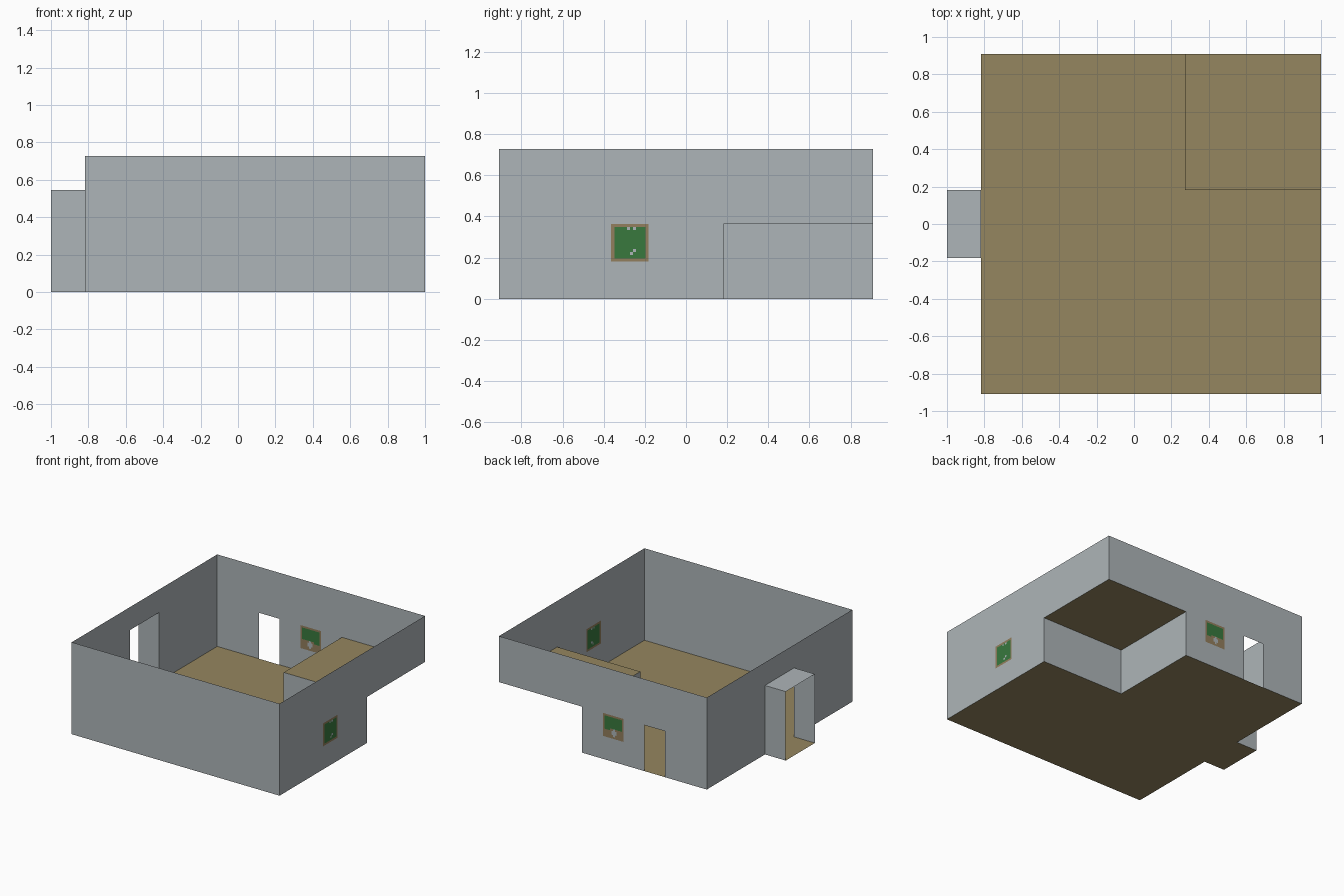
import bpy

if "Cube" in bpy.data.objects:
    bpy.data.objects.remove(bpy.data.objects["Cube"])

U = 2 / 11  # one tile; positions below are counted in tiles


def material(name, rgb):
    m = bpy.data.materials.new(name)
    m.diffuse_color = (*rgb, 1)
    m.use_nodes = True
    m.node_tree.nodes["Principled BSDF"].inputs["Base Color"].default_value = m.diffuse_color
    return m


GREY = material("wall grey", (0.42, 0.46, 0.48))
TAN = material("floor tan", (0.30, 0.24, 0.115))
GREEN = material("leaf green", (0.04, 0.19, 0.048))
FRAME = material("window frame tan", (0.29, 0.21, 0.11))


def panel(name, origin, u, v, nu, nv, mats, hole=lambda i, j: False,
          pick=lambda i, j: 0, step=1.0):
    """Thin sheet of square cells spanned by u and v, with cells left out by a rule."""
    verts = [tuple((origin[k] + (u[k] * i + v[k] * j) * step) * U for k in range(3))
             for j in range(nv + 1) for i in range(nu + 1)]
    w = nu + 1
    cells = [(i, j) for j in range(nv) for i in range(nu) if not hole(i, j)]
    faces = [(j * w + i, j * w + i + 1, (j + 1) * w + i + 1, (j + 1) * w + i)
             for i, j in cells]
    used = sorted({n for f in faces for n in f})
    remap = {n: k for k, n in enumerate(used)}
    me = bpy.data.meshes.new(name)
    me.from_pydata([verts[n] for n in used], [], [[remap[n] for n in f] for f in faces])
    for m in mats:
        me.materials.append(m)
    for poly, (i, j) in zip(me.polygons, cells):
        poly.material_index = pick(i, j)
    ob = bpy.data.objects.new(name, me)
    bpy.context.collection.objects.link(ob)
    return ob


X, Y, Z = (1, 0, 0), (0, 1, 0), (0, 0, 1)
NX, NY = (-1, 0, 0), (0, -1, 0)

# floors: main floor with the corner left out, raised corner platform
panel("floor", (-4.5, -5, 0), X, Y, 10, 10, [TAN], lambda i, j: i >= 6 and j >= 6)
panel("platform_top", (1.5, 1, 2), X, Y, 4, 4, [TAN])
panel("platform_front", (1.5, 1, 0), X, Z, 4, 2, [GREY])
panel("platform_side", (1.5, 5, 0), NY, Z, 4, 2, [GREY])

# room walls, open at the top
panel("front_wall", (5.5, -5, 0), NX, Z, 10, 4, [GREY])
panel("right_wall", (5.5, 5, 0), NY, Z, 10, 4, [GREY],
      lambda i, j: (i < 4 and j < 2) or (i, j) == (6, 1))
panel("back_wall", (-4.5, 5, 0), X, Z, 10, 4, [GREY],
      lambda i, j: j < 2 and (i >= 6 or i == 2) or (i, j) == (4, 1))
panel("left_wall", (-4.5, -5, 0), Y, Z, 10, 4, [GREY],
      lambda i, j: i in (4, 5) and j < 3)

# entry passage, open at both ends
panel("entry_floor", (-5.5, -1, 0), X, Y, 1, 2, [TAN])
panel("entry_ceiling", (-5.5, -1, 3), Y, X, 2, 1, [GREY])
panel("entry_back_side", (-5.5, 1, 0), X, Z, 1, 3, [GREY])
panel("entry_front_side", (-4.5, -1, 0), NX, Z, 1, 3, [GREY])

# windows: tan frame around a green view, with small grey specks
N = 12


def edge(i, j):
    return i in (0, N - 1) or j in (0, N - 1)


def right_view(i, j):
    if edge(i, j):
        return 1
    if (j == 10 and i in (4, 6)) or (j, i) in ((3, 4), (2, 5)):
        return 2
    return 0


def back_view(i, j):
    if (i - 5) ** 2 + (j - 2.5) ** 2 < 2.5:
        return 2
    return 1 if edge(i, j) or j < 5 - (i > 7) else 0


WINDOW = [GREEN, FRAME, GREY]
panel("right_window", (5.5, -1, 1), NY, Z, N, N, WINDOW, pick=right_view, step=1 / N)
panel("back_window", (-0.5, 5, 1), X, Z, N, N, WINDOW, pick=back_view, step=1 / N)
